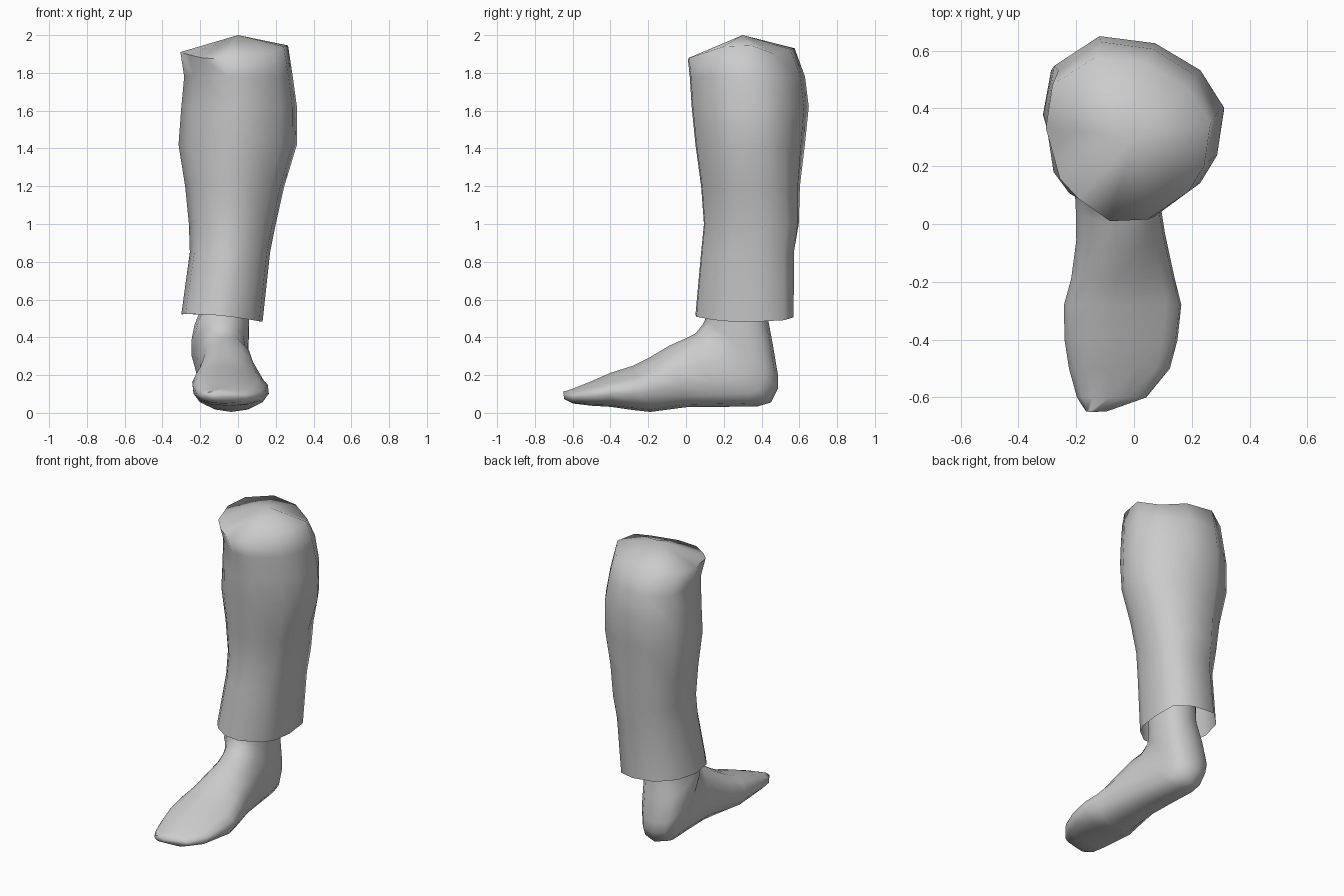
import bpy, bmesh, math
from mathutils import Vector

if "Cube" in bpy.data.objects:
    bpy.data.objects.remove(bpy.data.objects["Cube"])

grey = bpy.data.materials.new("plain grey")
grey.diffuse_color = (0.6, 0.6, 0.6, 1)
grey.use_nodes = True
grey.node_tree.nodes["Principled BSDF"].inputs["Base Color"].default_value = grey.diffuse_color


def loft(name, rings, tip=None, cap_first=False, angle=80):
    """Skin a list of equal-length rings; optionally close the ends."""
    bm = bmesh.new()
    vr = [[bm.verts.new(p) for p in r] for r in rings]
    n = len(vr[0])
    for a, b in zip(vr, vr[1:]):
        for i in range(n):
            j = (i + 1) % n
            bm.faces.new((a[i], a[j], b[j], b[i]))
    if tip:
        t = bm.verts.new(tip)
        for i in range(n):
            bm.faces.new((vr[-1][i], vr[-1][(i + 1) % n], t))
    if cap_first:
        bm.faces.new(vr[0])
    bmesh.ops.recalc_face_normals(bm, faces=bm.faces)
    me = bpy.data.meshes.new(name)
    bm.to_mesh(me)
    bm.free()
    me.materials.append(grey)
    ob = bpy.data.objects.new(name, me)
    bpy.context.collection.objects.link(ob)
    bpy.context.view_layer.objects.active = ob
    ob.select_set(True)
    bpy.ops.object.shade_smooth_by_angle(angle=math.radians(angle))
    ob.select_set(False)


# Trouser leg: a calf outline blended into a squarer hem outline lower down
calf = [(-.41, 1), (.22, .92), (.73, .62), (1, .2), (.92, -.33), (.73, -.64),
        (.24, -.98), (-.22, -1), (-.6, -.73), (-.83, -.48), (-1, .14), (-.92, .67)]
hem = [(-.35, .98), (.4, 1), (.95, .8), (1, .2), (.92, -.33), (.73, -.64),
       (.24, -.98), (-.22, -1), (-.65, -.78), (-.9, -.5), (-1, .05), (-.82, .6)]
# rim heights, in outline order
rim = [1.93, 1.925, 1.90, 1.945, 1.94, 1.91, 1.88, 1.872, 1.88, 1.895, 1.91, 1.915]
levels = [  # z, x min, x max, y min, y max
    (.505, -.30, .13, .05, .57), (.85, -.255, .17, .08, .575),
    (1.0, -.26, .20, .095, .60), (1.2, -.28, .245, .08, .605),
    (1.42, -.315, .312, .05, .63), (1.62, -.30, .312, .03, .65),
    (1.78, -.285, .29, .02, .63), (1.92, -.305, .265, .01, .575)]
rings = []
for z, x0, x1, y0, y1 in levels:
    t = max(0, min(1, (1.5 - z) / .8))
    ring = []
    for a, b, top in zip(calf, hem, rim):
        u, v = Vector(a).lerp(Vector(b), t)
        h = z
        if z < .6:      # slightly slanted hem
            h += -.02 * u + .012 * v * v - .003
        elif z > 1.9:
            h = top
        ring.append(Vector(((x0 + x1) / 2 + u * (x1 - x0) / 2,
                            (y0 + y1) / 2 + v * (y1 - y0) / 2, h)))
    rings.append(ring)
# low pointed cover over the top
loft("trouser_leg", rings, tip=Vector((0, .3, 2.0)))

# Bare foot and ankle: tilted sections swept from the toes up the shin
sections = [  # upper y, z; lower y, z; x min, x max
    (-.65, .112, -.645, .073, -.165, -.09), (-.60, .128, -.6, .05, -.198, .045),
    (-.5, .168, -.5, .038, -.222, .128), (-.4, .212, -.4, .032, -.238, .155),
    (-.28, .25, -.28, .015, -.24, .168), (-.19, .295, -.19, .005, -.215, .145),
    (-.09, .355, 0, .03, -.20, .11), (0, .395, .2, .032, -.205, .085),
    (.05, .42, .38, .035, -.215, .065), (.07, .445, .45, .055, -.22, .06),
    (.09, .47, .487, .13, -.235, .055), (.10, .49, .487, .2, -.25, .058),
    (.11, .52, .46, .36, -.235, .06), (.12, .57, .43, .52, -.20, .06),
    (.12, .72, .42, .72, -.20, .06)]
N = 14
rings = []
for uy, uz, ly, lz, x0, x1 in sections:
    top, low = Vector((0, uy, uz)), Vector((0, ly, lz))
    mid, half = (top + low) / 2, (top - low) / 2
    fore = max(0, min(1, -uy / .2))        # wedge shape only in the forefoot
    ring = []
    for i in range(N):
        a = 2 * math.pi * i / N
        s, c = math.sin(a), math.cos(a)
        full = .68 if c < 0 and fore < .5 else .85   # fuller heel
        c2 = math.copysign(abs(c) ** .9, c)
        s2 = math.copysign(abs(s) ** full, s)
        if s > 0 and c > 0:                # outer side of the foot slopes lower
            c2 -= .45 * fore * s * c
        p = mid + half * c2
        slide = .03 * fore * max(c, 0) * (1 if uy > -.58 else .3)
        p.x = (x0 + x1) / 2 + s2 * (x1 - x0) / 2 - slide
        ring.append(p)
    rings.append(ring)
loft("foot", rings, cap_first=True)
